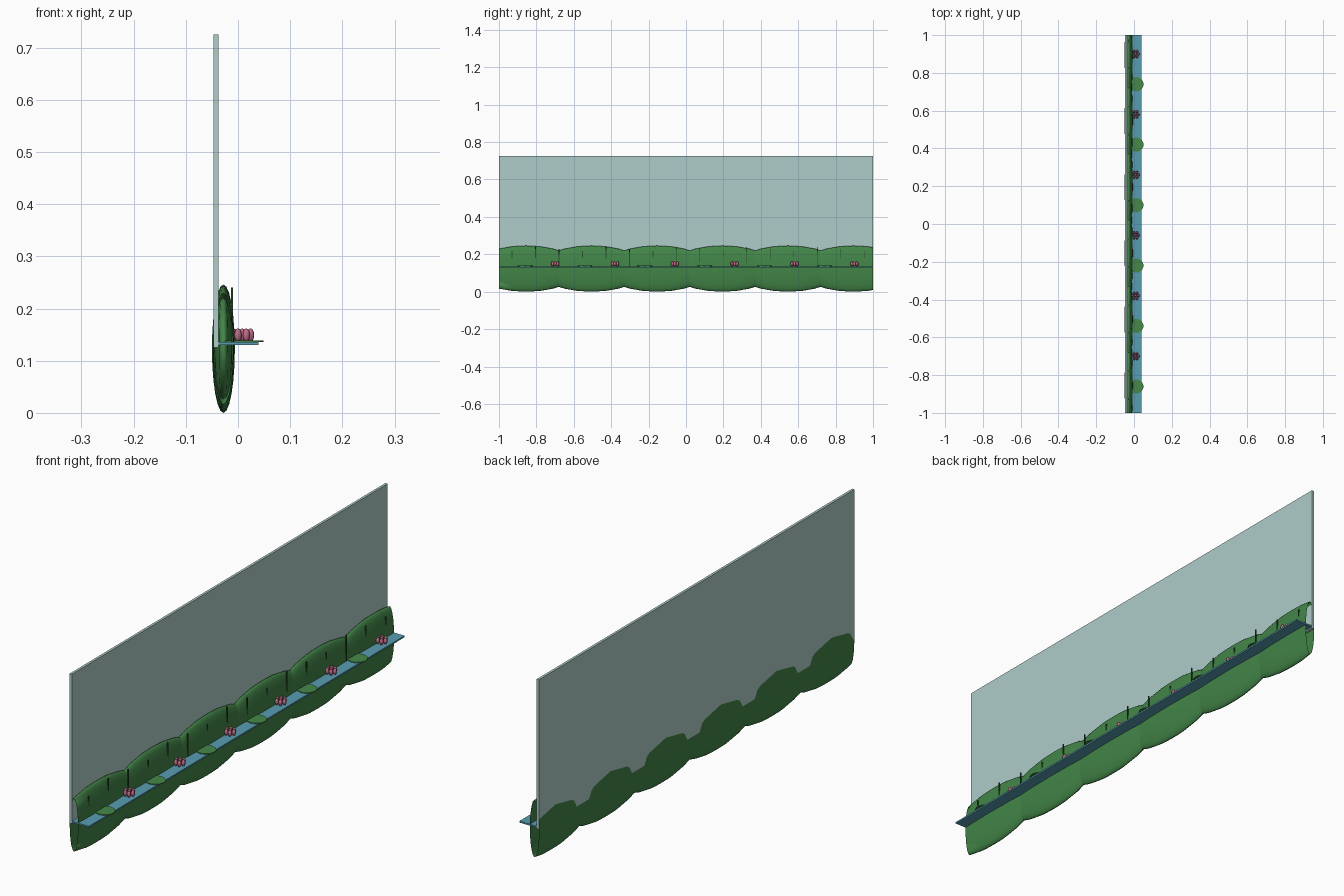
import bpy, bmesh, math
from mathutils import Matrix

cube = bpy.data.objects.get("Cube")
if cube:
    bpy.data.objects.remove(cube, do_unlink=True)


def material(name, rgb):
    m = bpy.data.materials.new(name)
    m.use_nodes = True
    m.diffuse_color = (*rgb, 1)
    m.node_tree.nodes["Principled BSDF"].inputs["Base Color"].default_value = (*rgb, 1)
    return m


LEAF = material("leaf green", (0.055, 0.235, 0.065))
PAD = material("pad green", (0.06, 0.25, 0.065))
REED = material("dark green", (0.02, 0.08, 0.025))
GLASS = material("pale glass", (0.43, 0.61, 0.585))
WATER = material("water blue", (0.1, 0.34, 0.45))
PINK = material("petal pink", (0.52, 0.15, 0.24))


def finish(name, bm, mat, smooth=False):
    mesh = bpy.data.meshes.new(name)
    bm.to_mesh(mesh)
    bm.free()
    mesh.materials.append(mat)
    for p in mesh.polygons:
        p.use_smooth = smooth
    ob = bpy.data.objects.new(name, mesh)
    bpy.context.collection.objects.link(ob)
    return ob


def place(loc, size):
    return Matrix.Translation(loc) @ Matrix.Diagonal((*size, 1))


def box(name, x0, x1, z0, z1, y, depth, mat):
    bm = bmesh.new()
    bmesh.ops.create_cube(bm, size=1, matrix=place(
        ((x0 + x1) / 2, y, (z0 + z1) / 2), (x1 - x0, depth, z1 - z0)))
    return finish(name, bm, mat)


# Upright pane and the narrow water ledge
box("glass_pane", -0.047, -0.037, 0.125, 0.725, 0, 2, GLASS)
box("water_ledge", -0.037, 0.039, 0.13, 0.136, 0, 2, WATER)

# Row of flattened bushes, trimmed open at both ends
for i in range(6):
    bm = bmesh.new()
    bmesh.ops.create_uvsphere(bm, u_segments=16, v_segments=12, radius=1, matrix=place(
        (-0.028, -0.855 + 0.35 * i, 0.123), (0.022, 0.29, 0.123)))
    for side in (-1, 1):
        bmesh.ops.bisect_plane(bm, geom=bm.verts[:] + bm.edges[:] + bm.faces[:],
                               plane_co=(0, side, 0), plane_no=(0, side, 0), clear_outer=True)
    finish(f"bush_{i + 1}", bm, LEAF, True)

# Reeds standing along the bushes, in three repeating heights
for i in range(16):
    top = (0.217, 0.24, 0.228)[i % 3]
    box(f"reed_{i + 1}", -0.0135, -0.0095, 0.136, top, -0.93 + 0.1255 * i, 0.004, REED)

# Floating pads and flowers, alternating
for i in range(6):
    y = -0.86 + 0.32 * i
    bm = bmesh.new()
    bmesh.ops.create_cone(bm, cap_ends=True, segments=14, radius1=0.038, radius2=0.038,
                          depth=0.003, matrix=Matrix.Translation((0.012, y, 0.1375)))
    finish(f"lily_pad_{i + 1}", bm, PAD)

    bm = bmesh.new()
    for k in range(7):
        a = math.tau * k / 6
        r = 0.016 if k < 6 else 0
        bmesh.ops.create_uvsphere(bm, u_segments=8, v_segments=6, radius=1, matrix=place(
            (0.008 + r * math.cos(a), y + 0.16 + r * math.sin(a), 0.149),
            (0.007, 0.008, 0.013)))
    finish(f"flower_{i + 1}", bm, PINK, True)
